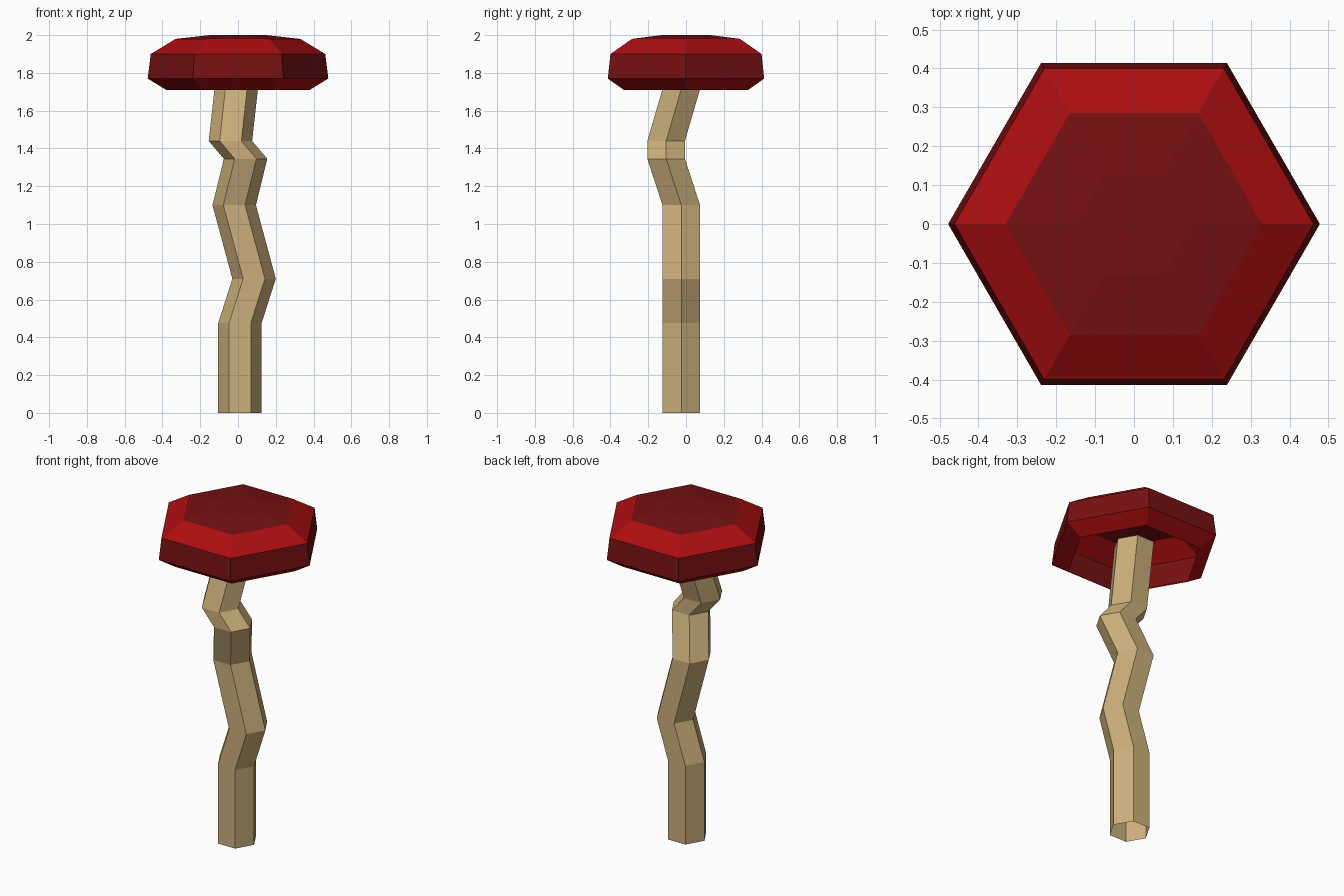
import bpy, bmesh
from math import cos, sin, pi

cube = bpy.data.objects.get("Cube")
if cube:
    bpy.data.objects.remove(cube, do_unlink=True)


def material(name, rgb):
    mat = bpy.data.materials.new(name)
    mat.use_nodes = True
    mat.diffuse_color = (*rgb, 1)
    mat.node_tree.nodes["Principled BSDF"].inputs["Base Color"].default_value = (*rgb, 1)
    return mat


tan = material("tan", (0.60, 0.43, 0.20))
dark_red = material("dark red", (0.18, 0.005, 0.006))
bright_red = material("bright red", (0.41, 0.004, 0.005))


def hex_loft(name, rings, materials, close_top=False, slots=None):
    """Join stacked six-sided rings (x, y, z, radius) with flat quads."""
    bm = bmesh.new()
    loops = [[bm.verts.new((x + r * cos(i * pi / 3), y + r * sin(i * pi / 3), z))
              for i in range(6)] for x, y, z, r in rings]
    for level, (low, high) in enumerate(zip(loops, loops[1:])):
        for i in range(6):
            j = (i + 1) % 6
            face = bm.faces.new((low[i], low[j], high[j], high[i]))
            face.material_index = slots[level] if slots else 0
    if close_top:
        bm.faces.new(loops[-1])
    mesh = bpy.data.meshes.new(name)
    bm.to_mesh(mesh)
    bm.free()
    for mat in materials:
        mesh.materials.append(mat)
    obj = bpy.data.objects.new(name, mesh)
    bpy.context.collection.objects.link(obj)
    return obj


# Crooked stem: an open tube that kinks at each height
bends = [(0.01, -0.025, 0), (0.01, -0.025, 0.475), (0.085, -0.025, 0.71),
         (-0.02, -0.025, 1.10), (0.04, -0.105, 1.345), (-0.04, -0.105, 1.44),
         (0, 0, 1.80)]
hex_loft("stem", [(*p, 0.115) for p in bends], [tan])

# Hollow cap, open underneath: bright bevels, dark sides and crown
profile = [(1.71, 0.38), (1.77, 0.478), (1.90, 0.462), (1.98, 0.33), (2.0, 0.15)]
hex_loft("cap", [(0, 0, z, r) for z, r in profile], [dark_red, bright_red],
         close_top=True, slots=[1, 0, 1, 0])
